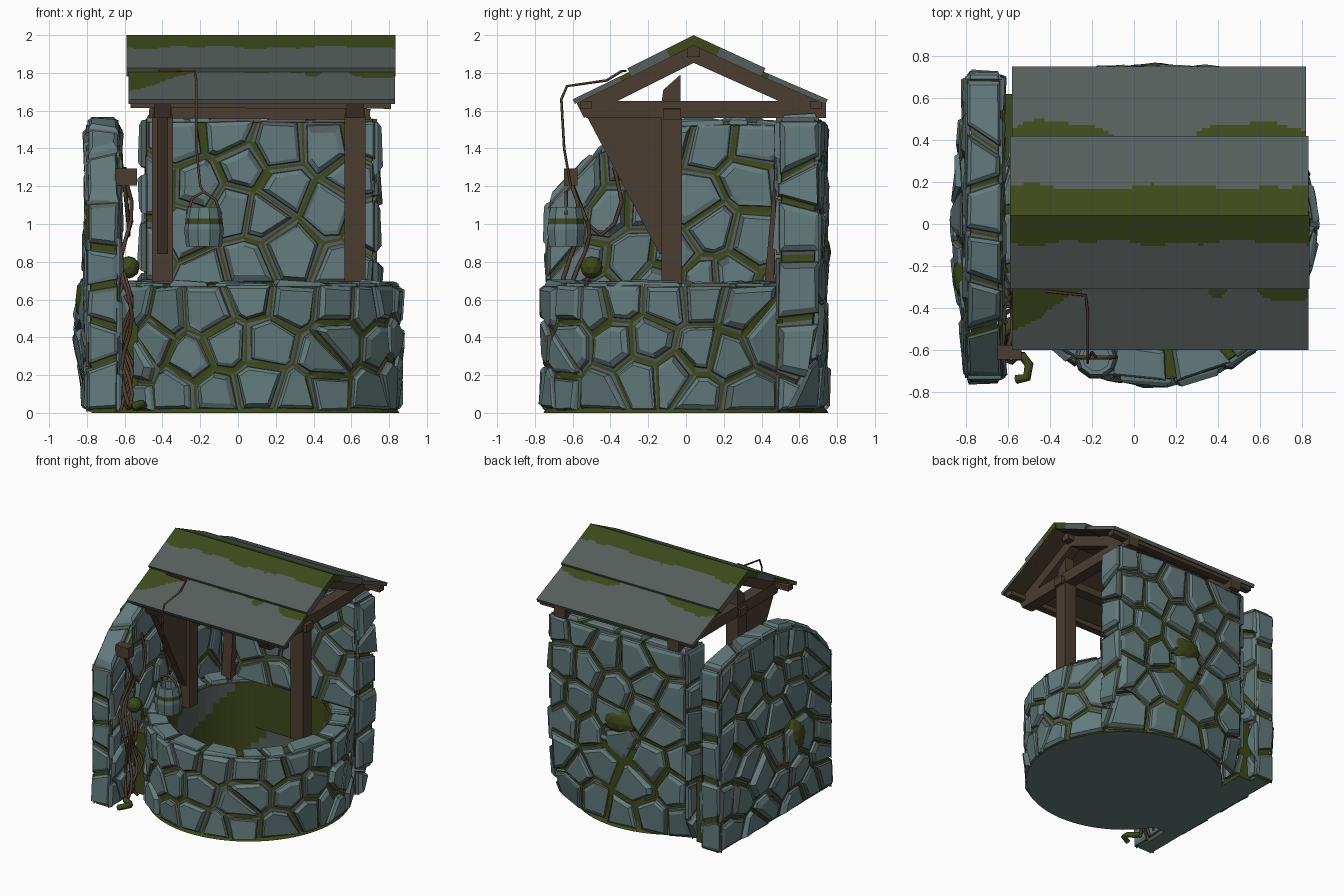
import bpy, bmesh, math, random
from mathutils import Vector, Matrix

random.seed(7)
if "Cube" in bpy.data.objects:
    bpy.data.objects.remove(bpy.data.objects["Cube"])


def material(name, r, g, b):
    m = bpy.data.materials.new(name)
    m.use_nodes = True
    m.diffuse_color = (r, g, b, 1)
    bsdf = m.node_tree.nodes["Principled BSDF"]
    bsdf.inputs["Base Color"].default_value = (r, g, b, 1)
    bsdf.inputs["Roughness"].default_value = 0.9
    return m


STONE = material("blue grey stone", 0.128, 0.198, 0.202)
MORTAR = material("grey mortar", 0.088, 0.108, 0.102)
MOSS = material("dark moss", 0.047, 0.066, 0.011)
ROOF = material("slate roof", 0.092, 0.111, 0.103)
WOOD = material("brown wood", 0.07, 0.047, 0.031)
ROPE = material("rope brown", 0.09, 0.048, 0.032)


def finish(bm, name, *mats, fix=True):
    if fix:
        bmesh.ops.recalc_face_normals(bm, faces=bm.faces)
    me = bpy.data.meshes.new(name)
    bm.to_mesh(me)
    bm.free()
    for m in mats:
        me.materials.append(m)
    ob = bpy.data.objects.new(name, me)
    bpy.context.scene.collection.objects.link(ob)
    return ob


def beam(name, p, q, w, h):
    p, q = Vector(p), Vector(q)
    z = (q - p).normalized()
    x = Vector((0, 1, 0)) if abs(z.x) > 0.7 else Vector((1, 0, 0))
    y = z.cross(x).normalized()
    x = y.cross(z)
    rot = Matrix((x, y, z)).transposed().to_4x4()
    bm = bmesh.new()
    bmesh.ops.create_cube(bm, size=1, matrix=Matrix.Translation((p + q) / 2) @ rot
                          @ Matrix.Diagonal((w, h, (q - p).length, 1)))
    finish(bm, name, WOOD)


def prism(name, profile, x0, x1, *mats):
    # extrude a y-z outline along x; the underside takes the last material
    bm = bmesh.new()
    f = bm.faces.new([bm.verts.new((x0, y, z)) for y, z in profile])
    new = bmesh.ops.extrude_face_region(bm, geom=[f])["geom"]
    bmesh.ops.translate(bm, vec=(x1 - x0, 0, 0),
                        verts=[v for v in new if isinstance(v, bmesh.types.BMVert)])
    bmesh.ops.recalc_face_normals(bm, faces=bm.faces)
    for f in bm.faces:
        f.material_index = len(mats) - 1 if f.normal.z < -.9 else 0
    finish(bm, name, *mats)


def blob(name, centre, radius, scale=(1, 1, 1)):
    bm = bmesh.new()
    bmesh.ops.create_icosphere(bm, subdivisions=2, radius=radius,
                               matrix=Matrix.Translation(centre) @ Matrix.Diagonal((*scale, 1)))
    finish(bm, name, MOSS)


def lathe(bm, profile, centre, segs):
    verts = [bm.verts.new((centre[0] + r, centre[1], z)) for r, z in profile]
    edges = [bm.edges.new(e) for e in zip(verts, verts[1:])]
    bmesh.ops.spin(bm, geom=verts + edges, cent=(*centre, 0), axis=(0, 0, 1),
                   angle=math.tau, steps=segs)
    bmesh.ops.remove_doubles(bm, verts=bm.verts, dist=0.0005)
    bmesh.ops.recalc_face_normals(bm, faces=bm.faces)


def nearer(poly, p, q):
    # keep the part of a polygon that lies nearer to p than to q
    side = [(v - (p + q) / 2).dot(q - p) for v in poly]
    out = []
    for i, a in enumerate(poly):
        j = (i + 1) % len(poly)
        if side[i] <= 0:
            out.append(a)
        if side[i] * side[j] < 0:
            out.append(a.lerp(poly[j], side[i] / (side[i] - side[j])))
    return out


def stones(name, u0, u1, v0, v1, nu, nv, place, depth=0.04):
    # irregular cobbles on a surface given by place(u, v, height)
    du, dv = (u1 - u0) / nu, (v1 - v0) / nv
    seeds = [Vector((u0 + du * (i + 0.5 + 0.5 * (j % 2 - 0.5) * (nu > 1) + random.uniform(-.33, .33)),
                     v0 + dv * (j + 0.5 + random.uniform(-.36, .36))))
             for i in range(nu) for j in range(nv)]
    at = lambda u, v, d: Vector(place(u, v, d))
    um, vm = (u0 + u1) / 2, (v0 + v1) / 2
    o = at(um, vm, 0)
    flip = (at(um + .01, vm, 0) - o).cross(at(um, vm + .01, 0) - o).dot(at(um, vm, .01) - o) < 0
    bm = bmesh.new()
    for p in seeds:
        poly = [Vector(c) for c in ((u0, v0), (u1, v0), (u1, v1), (u0, v1))]
        for q in seeds:
            if q is not p and poly:
                poly = nearer(poly, p, q)
        if len(poly) < 3:
            continue
        if flip:
            poly.reverse()
        c = sum(poly, Vector((0, 0))) / len(poly)
        rough = [random.uniform(-.06, .04) for _ in poly]
        tilt = Vector((random.uniform(-.08, .08), random.uniform(-.08, .08)))
        top = depth * random.uniform(.8, 1.05)
        rings = []
        for s, d in ((.95, .003), (.85, .006), (.82, depth * .6), (random.uniform(.6, .74), top)):
            ring = []
            for k, v in enumerate(poly):
                w = c + (v - c) * (s + rough[k] * (s < .9))
                h = d + ((w - c).dot(tilt) if d == top else 0)
                x, y, z = place(w.x, w.y, h)
                ring.append(bm.verts.new((x, y, max(z, 0))))
            rings.append(ring)
        n = len(poly)
        for lvl, (a, b) in enumerate(zip(rings, rings[1:])):
            for k in range(n):
                f = bm.faces.new((a[k], a[(k + 1) % n], b[(k + 1) % n], b[k]))
                f.material_index = random.choice(((1, 1, 2), (0, 1), (0, 0, 0, 0, 0, 1))[lvl])
        bm.faces.new(rings[-1])
    finish(bm, name, STONE, MORTAR, MOSS, fix=False)


def rope(name, points, radius, mat=ROPE):
    cu = bpy.data.curves.new(name, "CURVE")
    cu.dimensions = "3D"
    cu.bevel_depth, cu.bevel_resolution, cu.use_fill_caps = radius, 1, True
    sp = cu.splines.new("POLY")
    sp.points.add(len(points) - 1)
    for s, p in zip(sp.points, points):
        s.co = (*p, 1)
    cu.materials.append(mat)
    bpy.context.scene.collection.objects.link(bpy.data.objects.new(name, cu))


# round basin: mossy core, cobbled outside, stone rim
CX, R = 0.1, 0.735
bm = bmesh.new()
lathe(bm, [(0, 0), (.755, 0), (R, .03), (R, .67)]
      + [(.6, .67 - .038 * i) for i in range(16)] + [(0, .1)], (CX, 0), 64)
for f in bm.faces:
    m = f.calc_center_median()
    if f.normal.z < -.9:
        f.material_index = 1
    elif math.hypot(m.x - CX, m.y) < .65:
        a = math.atan2(m.y, m.x - CX)
        f.material_index = 2 * (math.sin(4 * a + 5 * m.z) + math.sin(11 * m.z + 3 * a) > 1)
finish(bm, "basin_core", MOSS, STONE, MORTAR)


def round_wall(u, v, d):
    return CX + (R + d) * math.cos(u / R), (R + d) * math.sin(u / R), v


stones("basin_stones", 2.5 * R, 7 * R, 0, .69, 15, 3, round_wall)
stones("rim_stones", 0, math.tau * .7, .59, .765, 18, 1,
       lambda u, v, d: (CX + v * math.cos(u / .7), v * math.sin(u / .7), .664 + d), .034)


# back wall, its lower outside curving into the basin
def back_face(u, v, d):
    flat = .715 - .1 * (u - .12) ** 2
    curve = math.sqrt(max(R * R - (u - CX) ** 2, .1))
    blend = min(1, (.35 if u > 0 else .6) + max(v, 0) / .5)
    return u, curve + (flat - curve) * blend + d, v


prism("back_wall_core", [(.51, .3), (.68, .3), (.68, 1.54), (.51, 1.54)], -.48, .71, MOSS)
stones("back_wall_outside", -.5, .74, 0, 1.56, 5, 6, back_face)
stones("back_wall_inside", -.5, .74, .67, 1.56, 5, 4, lambda u, v, d: (u, .51 - d, v))
stones("back_wall_top", -.5, .74, .48, .72, 5, 1, lambda u, v, d: (u, v, 1.535 + d))
for side, x in ((1, .71), (-1, -.48)):
    stones("back_wall_end", .47, .73, 0, 1.57, 1, 6,
           lambda u, v, d: (x + side * d, min(u, back_face(x, v, .02)[1]), v), .05)


# free-standing side wall with an arched top
def crest(y):
    return 1.55 - .47 * abs((y - .2) / .95) ** 3


def outer_face(u, v, d):
    bulge = .065 * math.exp(-(u / .4) ** 2 - ((v - .45) / .28) ** 2)
    return -.775 - d - bulge, u, v * crest(u) / 1.57


ys = [-.72 + 1.41 * i / 10 for i in range(11)]
prism("side_wall_core", [(-.72, 0)] + [(y, crest(y) - .03) for y in ys] + [(.69, 0)],
      -.775, -.65, MOSS, STONE)
prism("footing", [(-.4, 0), (.62, 0), (.62, .5), (-.4, .5)], -.68, -.53, MOSS, STONE)
stones("side_wall_outside", -.75, .72, 0, 1.57, 6, 6, outer_face)
stones("side_wall_inside", -.75, .72, 0, 1.57, 6, 6,
       lambda u, v, d: (-.65 + d, u, v * crest(u) / 1.57), .035)
stones("side_wall_top", -.74, .71, -.81, -.62, 6, 1,
       lambda u, v, d: (v, u, crest(u) - .03 + d), .05)
for side, y in ((-1, -.715), (1, .685)):
    stones("side_wall_end", -.81, -.62, 0, crest(y), 1, 5,
           lambda u, v, d: (u, y + side * d, v), .04)
blob("moss_cushion", (-.775, 0, .45), .33, (.2, 1, .8))
blob("moss_cushion", (-.78, -.25, .6), .14, (.6, .9, 1))
blob("moss_cushion", (.1, .71, .85), .13, (1.2, .45, .8))

# posts, ties, rafters and purlins
for x in (-.4, .62):
    beam("front_post", (x, -.075, .66), (x, -.075, 1.58), .11, .11)
    beam("tie_beam", (x, -.53, 1.605), (x, .74, 1.605), .1, .09)
    prism("king_post", [(-.13, 1.64), (-.03, 1.64), (-.03, 1.79), (-.12, 1.71)], x - .04, x + .04, WOOD)
    for y in (-.56, .71):
        beam("rafter", (x, y, 1.6), (x, .04, 1.9), .09, .085)
beam("ridge_beam", (-.5, .04, 1.92), (.72, .04, 1.92), .07, .07)
beam("back_post", (-.4, .45, .68), (-.4, .53, 1.57), .08, .07)
beam("long_beam", (-.47, -.075, 1.59), (.7, -.075, 1.58), .09, .06)
for y in (-.53, .69):
    beam("eave_purlin", (-.57, y, 1.635), (.81, y, 1.63), .06, .04)
prism("brace", [(-.52, 1.56), (-.1, 1.56), (-.1, .84), (-.14, .84)], -.43, -.37, WOOD)


# overlapping roof courses, moss growing down from each upper edge
def course(name, top, low, x0, x1, thick, moss):
    bm = bmesh.new()
    nx, ny = 110, 24
    length = math.hypot(low[0] - top[0], low[1] - top[1])
    rows = []
    for j in range(ny + 1):
        t = j / ny
        rows.append([bm.verts.new((x0 + (x1 - x0) * i / nx, top[0] + (low[0] - top[0]) * t,
                                   top[1] + (low[1] - top[1]) * t)) for i in range(nx + 1)])
    for j in range(ny):
        for i in range(nx):
            f = bm.faces.new((rows[j][i], rows[j][i + 1], rows[j + 1][i + 1], rows[j + 1][i]))
            f.normal_update()
            if f.normal.z < 0:
                f.normal_flip()
            x = f.calc_center_median().x
            wave = .012 * math.sin(9 * x) + .008 * math.sin(23 * x)
            f.material_index = int((j + .5) / ny * length < moss(x) + wave)
    ob = finish(bm, name, ROOF, MOSS, WOOD, WOOD, fix=False)
    sol = ob.modifiers.new("thickness", "SOLIDIFY")
    sol.thickness, sol.offset, sol.material_offset = thick, -1, 2


def hump(x, centre, width, height):
    return height * max(0, 1 - ((x - centre) / width) ** 2) ** .5


RIDGE = (.04, 2.0)
course("roof_front_upper", RIDGE, (-.31, 1.825), -.59, .835, .05, lambda x: .145)
course("roof_front_lower", (-.27, 1.82), (-.6, 1.66), -.58, .83, .028,
       lambda x: .03 + max(0, -.2 - x) * .6 + hump(x, .72, .14, .08) + hump(x, .4, .05, .07))
course("roof_back_upper", RIDGE, (.42, 1.825), -.59, .83, .05, lambda x: .15)
course("roof_back_lower", (.38, 1.82), (.75, 1.66), -.58, .82, .028,
       lambda x: .02 + hump(x, -.35, .27, .1) + hump(x, .56, .27, .1))

# hanging rope with a bucket
BX, BY = -.18, -.635
rope("bucket_rope", [(-.42, -.32, 1.81), (-.23, -.34, 1.81), (-.22, -.42, 1.76), (-.22, -.63, 1.73),
                     (-.22, -.66, 1.66), (-.22, -.645, 1.4), (-.2, -.61, 1.2), (BX, BY, 1.17)], .007)
rope("bucket_handle", [(BX - .09, BY, 1.05), (BX - .06, BY, 1.14), (BX, BY, 1.17),
                       (BX + .06, BY, 1.13), (BX + .09, BY, 1.05)], .009)
bm = bmesh.new()
lathe(bm, [(0, .88), (.095, .88), (.105, .97), (.1, 1.0), (.097, 1.03), (.085, 1.09),
           (.065, 1.09), (.065, .95), (0, .95)], (BX, BY), 10)
for f in bm.faces:
    m = f.calc_center_median()
    f.material_index = int(.99 < m.z < 1.03 and math.hypot(m.x - BX, m.y - BY) > .08)
finish(bm, "bucket", STONE, MOSS)

# wooden peg and vines on the side wall
beam("wall_peg", (-.65, -.61, 1.25), (-.535, -.61, 1.25), .07, .09)
for k in range(4):
    rope("vine", [(-.59 + .03 * math.sin(i * 1.1 + k * 2), -.61 + .05 * k + .05 * math.sin(i * .8 + k),
                   1.22 - .2 * k - i * (1.2 - .2 * k) / 12) for i in range(13)], .011)
rope("loose_vine", [(-.6, -.6, 1.2), (-.58, -.52, 1.0), (-.58, -.45, .94), (-.58, -.38, 1.0),
                    (-.59, -.34, 1.12), (-.6, -.38, 1.3)], .011)
rope("mossy_vine_tip", [(-.58, -.63, .05), (-.53, -.63, .03), (-.5, -.67, .04),
                        (-.51, -.73, .05), (-.56, -.74, .03)], .022, MOSS)
blob("moss_tuft", (-.58, -.5, .77), .06)
